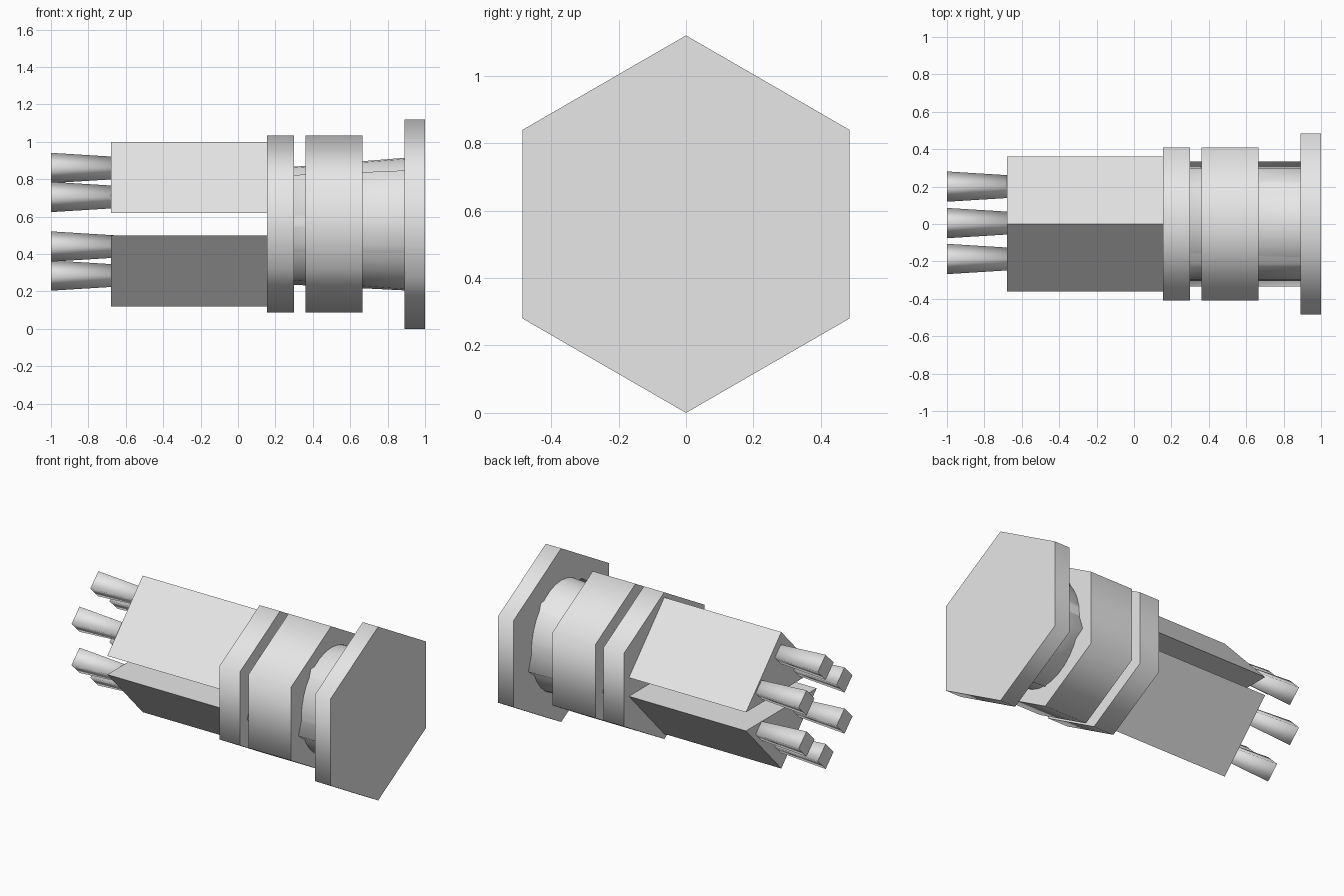
import bpy, bmesh, math
from mathutils import Vector

cube = bpy.data.objects.get("Cube")
if cube:
    bpy.data.objects.remove(cube, do_unlink=True)

MID = 0.56  # height of the long axis

grey = bpy.data.materials.new("plain grey")
grey.use_nodes = True
colour = (0.8, 0.8, 0.8, 1)
grey.diffuse_color = colour
grey.node_tree.nodes["Principled BSDF"].inputs["Base Color"].default_value = colour


def ring(sides, ry, rz, start=90):
    """Regular outline in the y-z plane, first corner at the start angle."""
    angles = [math.radians(start + 360 * i / sides) for i in range(sides)]
    return [(ry * math.cos(a), rz * math.sin(a)) for a in angles]


def loft(name, x0, outline0, x1, outline1=None, y=0, z=0):
    """Solid between two outlines along x, smooth around and sharp at the caps."""
    outline1 = outline1 or outline0
    bm = bmesh.new()
    ends = [[bm.verts.new((x, y + p, MID + z + q)) for p, q in outline]
            for x, outline in ((x0, outline0), (x1, outline1))]
    count = len(outline0)
    for end in ends:
        bm.faces.new(end)
    for i in range(count):
        j = (i + 1) % count
        bm.faces.new((ends[0][i], ends[0][j], ends[1][j], ends[1][i]))
    bmesh.ops.recalc_face_normals(bm, faces=bm.faces)
    mesh = bpy.data.meshes.new(name)
    bm.to_mesh(mesh)
    bm.free()
    mesh.materials.append(grey)
    obj = bpy.data.objects.new(name, mesh)
    bpy.context.collection.objects.link(obj)
    bpy.ops.object.select_all(action='DESELECT')
    obj.select_set(True)
    bpy.context.view_layer.objects.active = obj
    bpy.ops.object.shade_smooth_by_angle(angle=math.radians(89.95))
    return obj


# Hexagonal end plate and the two collars
loft("end_plate", 0.89, ring(6, 0.56, 0.56), 1.0)
loft("wide_collar", 0.36, ring(6, 0.473, 0.473), 0.665)
loft("narrow_collar", 0.155, ring(6, 0.473, 0.473), 0.30)

# Neck: a five-sided core with a rounded sleeve around it
loft("neck_core", 0.25, ring(5, 0.352, 0.322, -90), 0.90, ring(5, 0.352, 0.355, -90))
loft("neck_sleeve", 0.25, ring(32, 0.305, 0.303), 0.90, ring(32, 0.305, 0.355))

# Two long triangular bodies, mirrored above and below the axis
for side, name in ((1, "upper_body"), (-1, "lower_body")):
    wedge = [(0, 0.44 * side), (0.36, 0.06 * side), (-0.36, 0.06 * side)]
    loft(name, -0.68, wedge, 0.16)

# Six four-sided prongs, flaring towards their tips
prongs = [(0.005, 0.30), (0.2, 0.145), (-0.187, 0.145),
          (0.2, -0.12), (-0.187, -0.12), (0.005, -0.275)]
for i, (y, z) in enumerate(prongs):
    loft(f"prong_{i + 1}", -1.0, ring(4, 0.081, 0.081), -0.66, ring(4, 0.06, 0.06), y, z)
